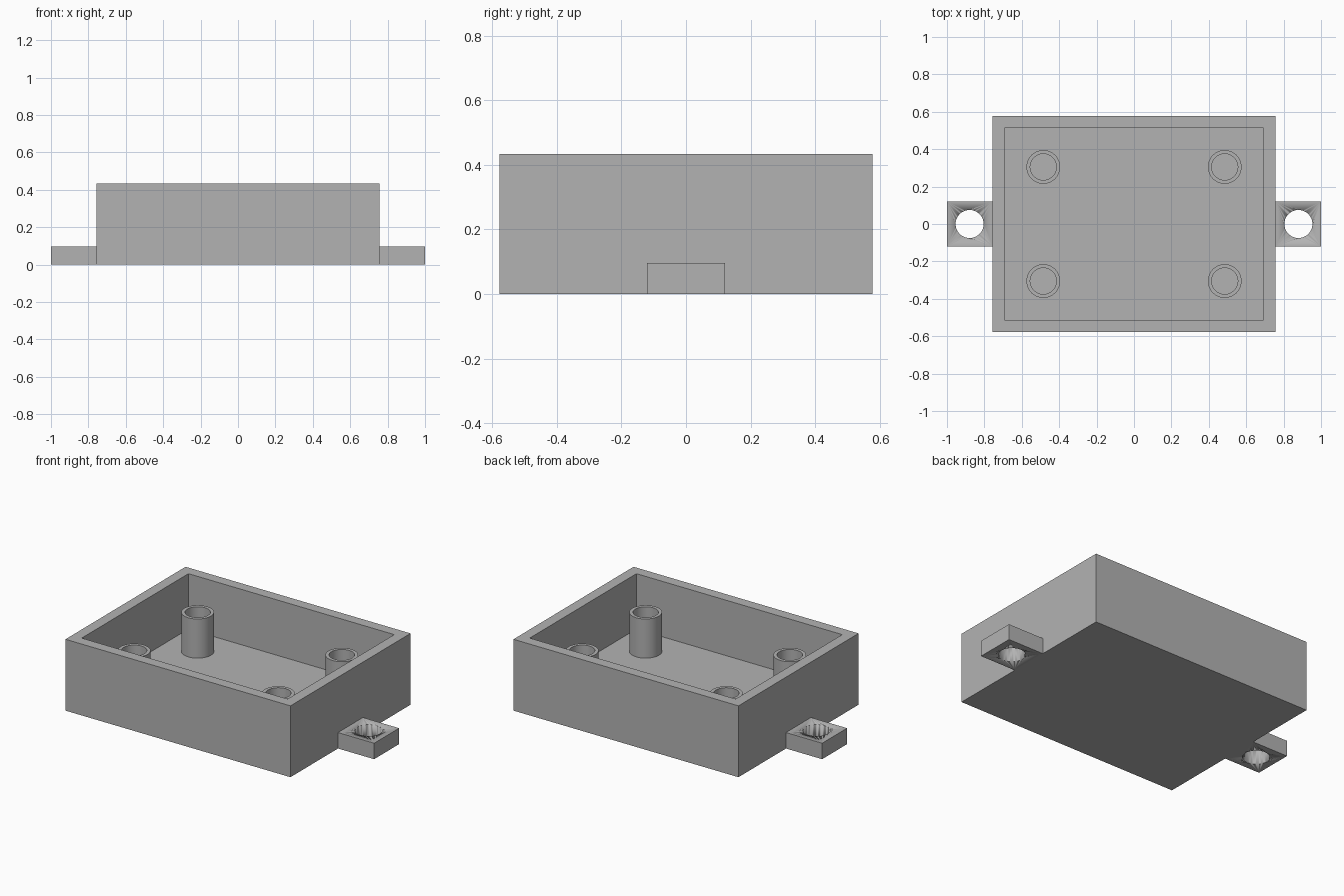
import bpy, bmesh, math
from mathutils import Vector

cube = bpy.data.objects.get("Cube")
if cube:
    bpy.data.objects.remove(cube, do_unlink=True)

# Overall sizes
HALF_X, HALF_Y, HEIGHT = 0.757, 0.577, 0.434
WALL, FLOOR = 0.091, 0.097
POST_X, POST_Y, POST_TOP = 0.485, 0.305, 0.335
POST_R, BORE_R = 0.09, 0.07
TAB_HALF, TAB_HOLE_X, TAB_HOLE_R = 0.12, 0.879, 0.075
SIDES = 64

grey = bpy.data.materials.new("plain grey")
grey.use_nodes = True
colour = (0.45, 0.45, 0.45, 1)
grey.diffuse_color = colour
grey.node_tree.nodes["Principled BSDF"].inputs["Base Color"].default_value = colour


def add_object(name, bm):
    """Turn a bmesh into a grey object with sharp edges kept."""
    bmesh.ops.recalc_face_normals(bm, faces=bm.faces)
    mesh = bpy.data.meshes.new(name)
    bm.to_mesh(mesh)
    bm.free()
    mesh.materials.append(grey)
    ob = bpy.data.objects.new(name, mesh)
    bpy.context.collection.objects.link(ob)
    bpy.ops.object.select_all(action="DESELECT")
    ob.select_set(True)
    bpy.context.view_layer.objects.active = ob
    bpy.ops.object.shade_smooth_by_angle(angle=math.radians(30))
    return ob


def box(x0, x1, y0, y1, z0, z1):
    bm = bmesh.new()
    bmesh.ops.create_cube(bm, size=1)
    bmesh.ops.scale(bm, vec=(x1 - x0, y1 - y0, z1 - z0), verts=bm.verts)
    centre = Vector((x0 + x1, y0 + y1, z0 + z1)) / 2
    bmesh.ops.translate(bm, vec=centre, verts=bm.verts)
    return bm


# Open tray: inset the top face for the rim, then push it down to the floor
bm = box(-HALF_X, HALF_X, -HALF_Y, HALF_Y, 0, HEIGHT)
top = max(bm.faces, key=lambda f: f.calc_center_median().z)
bmesh.ops.inset_region(bm, faces=[top], thickness=WALL)
well = bmesh.ops.extrude_discrete_faces(bm, faces=[top])["faces"][0]
bmesh.ops.translate(bm, vec=(0, 0, FLOOR - HEIGHT), verts=well.verts)
add_object("tray", bm)

# Four hollow screw posts, each a lathed wall profile
profile = [(POST_R, FLOOR), (POST_R, POST_TOP), (BORE_R, POST_TOP), (BORE_R, FLOOR)]
for side, sx in (("left", 1), ("right", -1)):
    for end, sy in (("front", -1), ("back", 1)):
        bm = bmesh.new()
        verts = [bm.verts.new((r, 0, z)) for r, z in profile]
        edges = [bm.edges.new((verts[i], verts[(i + 1) % 4])) for i in range(4)]
        bmesh.ops.spin(bm, geom=verts + edges, cent=(0, 0, 0), axis=(0, 0, 1),
                       angle=math.tau, steps=SIDES, use_merge=True)
        bmesh.ops.remove_doubles(bm, verts=bm.verts, dist=0.0001)
        bmesh.ops.translate(bm, vec=(sx * POST_X, sy * POST_Y, 0), verts=bm.verts)
        add_object(f"{end}_{side}_post", bm)

# Mounting tabs with a round hole through each
for side, sx in (("left", 1), ("right", -1)):
    x0, x1 = sorted((sx * HALF_X, sx))
    tab = add_object(f"{side}_mounting_tab",
                     box(x0, x1, -TAB_HALF, TAB_HALF, 0, FLOOR))
    bm = bmesh.new()
    bmesh.ops.create_cone(bm, cap_ends=True, segments=SIDES, radius1=TAB_HOLE_R,
                          radius2=TAB_HOLE_R, depth=1)
    bmesh.ops.translate(bm, vec=(sx * TAB_HOLE_X, 0, 0), verts=bm.verts)
    cutter = add_object(f"{side}_hole_cutter", bm)
    cutter.hide_render = True
    cutter.hide_set(True)
    cut = tab.modifiers.new("hole", "BOOLEAN")
    cut.operation = "DIFFERENCE"
    cut.solver = "EXACT"
    cut.object = cutter
